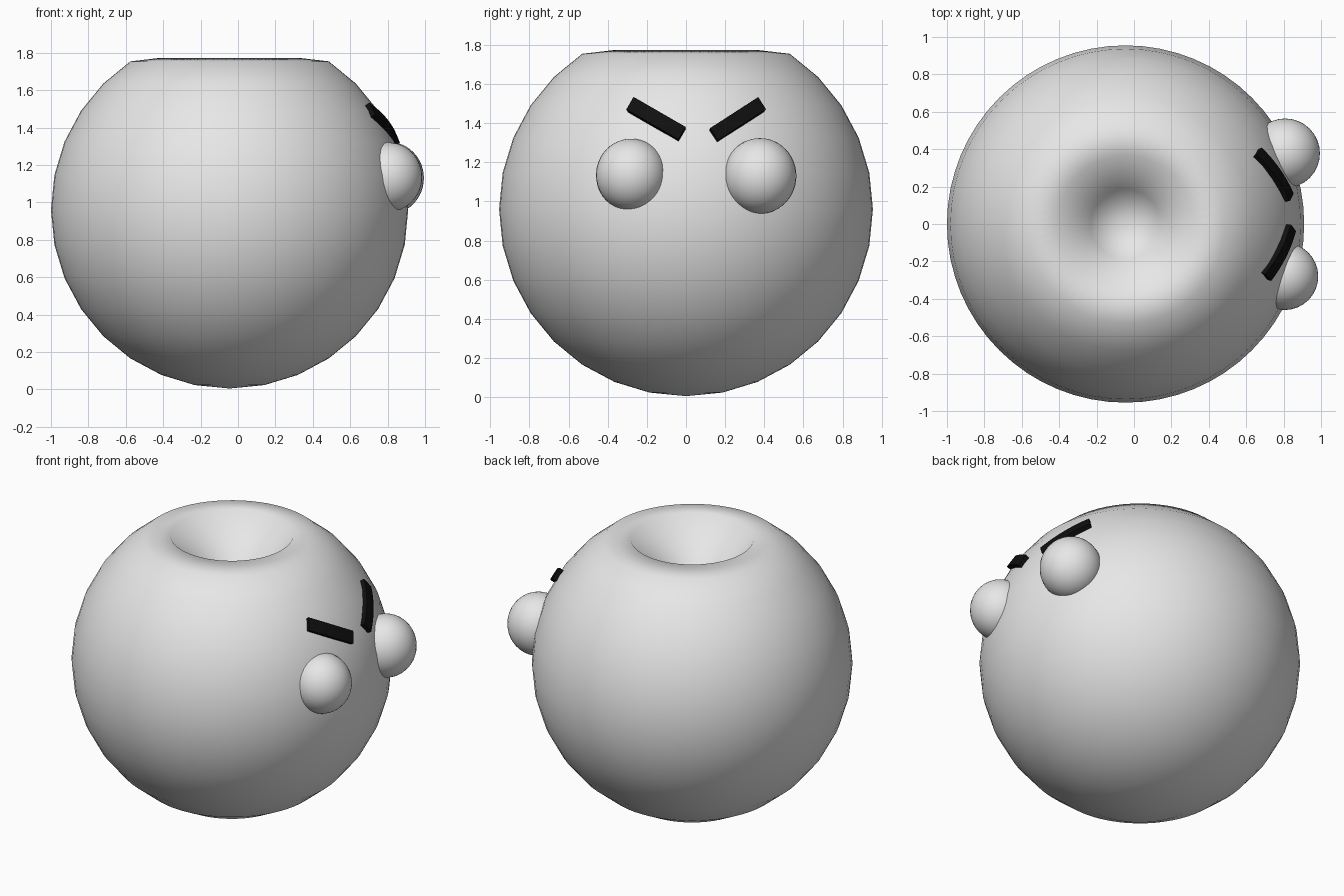
import bpy, bmesh, math
from mathutils import Vector

if "Cube" in bpy.data.objects:
    bpy.data.objects.remove(bpy.data.objects["Cube"])

R = 0.955
CENTRE = Vector((-0.045, 0, 0.96))


def material(name, colour):
    m = bpy.data.materials.new(name)
    m.use_nodes = True
    m.diffuse_color = colour
    m.node_tree.nodes["Principled BSDF"].inputs["Base Color"].default_value = colour
    return m


grey = material("pale grey", (0.8, 0.8, 0.8, 1))
black = material("black", (0.005, 0.005, 0.005, 1))


def add_object(name, bm, mat, smooth=True):
    mesh = bpy.data.meshes.new(name)
    bmesh.ops.recalc_face_normals(bm, faces=bm.faces)
    for f in bm.faces:
        f.smooth = smooth
    bm.to_mesh(mesh)
    bm.free()
    mesh.materials.append(mat)
    ob = bpy.data.objects.new(name, mesh)
    bpy.context.collection.objects.link(ob)
    return ob


# Body: a ball whose top is pressed down into a soft dimple
bm = bmesh.new()
bmesh.ops.create_uvsphere(bm, u_segments=64, v_segments=16, radius=R)
pole = Vector((0, 0, R))
for v in bm.verts:
    t = max(0, 1 - (v.co - pole).length / 0.48)
    v.co.z -= 0.54 * t * t * (3 - 2 * t)
body = add_object("body", bm, grey)
body.location = CENTRE


# Eyes: slightly tall balls half sunk into the body
def add_eye(name, centre, radius, height):
    bm = bmesh.new()
    bmesh.ops.create_uvsphere(bm, u_segments=32, v_segments=24, radius=radius)
    bmesh.ops.scale(bm, vec=(1, 1, height / radius), verts=bm.verts)
    add_object(name, bm, grey).location = centre


add_eye("front_eye", (0.805, -0.28, 1.135), 0.18, 0.185)
add_eye("back_eye", (0.808, 0.378, 1.13), 0.186, 0.193)


# Eyebrows: slanted bars that wrap around the ball
def add_brow(name, start, end, width):
    a, b = Vector(start), Vector(end)
    along = b - a
    across = Vector((-along.y, along.x)).normalized() * width
    bm = bmesh.new()
    bmesh.ops.create_grid(bm, x_segments=10, y_segments=4, size=0.5)
    for v in bm.verts:
        p = a + along * (v.co.x + 0.5) + across * v.co.y
        y, z = p.x - CENTRE.y, p.y - CENTRE.z
        r = 0.957
        v.co = CENTRE + Vector((math.sqrt(r * r - y * y - z * z), y, z))
    ob = add_object(name, bm, black, False)
    solid = ob.modifiers.new("thickness", "SOLIDIFY")
    solid.thickness = 0.045
    solid.offset = 0


add_brow("front_brow", (-0.28, 1.49), (-0.02, 1.34), 0.072)
add_brow("back_brow", (0.14, 1.335), (0.38, 1.49), 0.072)
